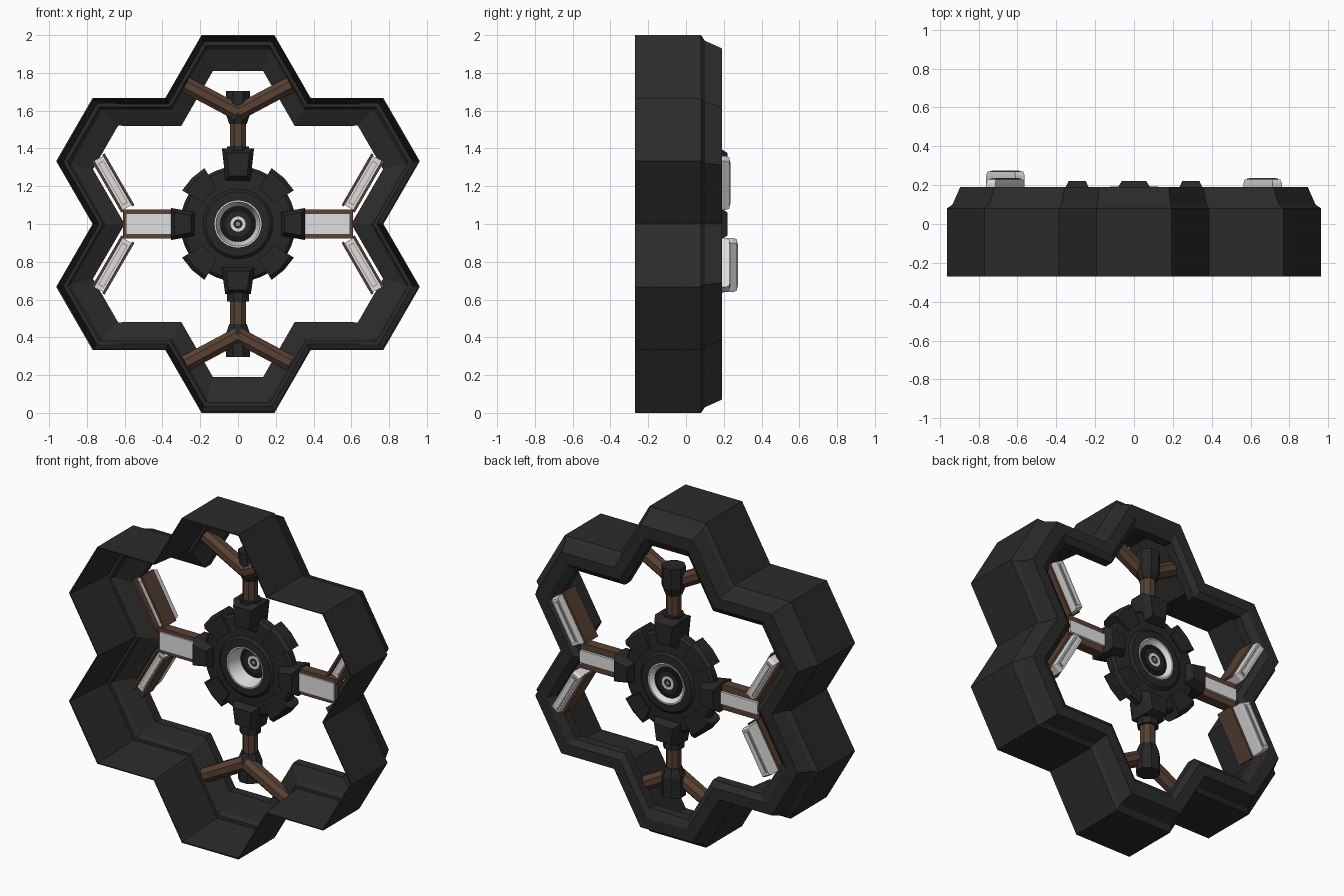
import bpy, bmesh
from math import sin, cos, pi, radians
from mathutils import Vector

cube = bpy.data.objects.get("Cube")
if cube:
    bpy.data.objects.remove(cube, do_unlink=True)

MID = Vector((0, 0.13, 1))   # hub centre


def material(name, rgb):
    m = bpy.data.materials.new(name)
    m.use_nodes = True
    m.diffuse_color = (*rgb, 1)
    m.node_tree.nodes["Principled BSDF"].inputs["Base Color"].default_value = (*rgb, 1)
    return m


FRAME = material("charcoal", (0.024, 0.024, 0.024))
HUB = material("dark grey", (0.02, 0.02, 0.02))
BLACK = material("black", (0.008, 0.008, 0.008))
BROWN = material("brown", (0.1, 0.052, 0.033))
WHITE = material("white", (0.74, 0.74, 0.74))
GREY = material("light grey", (0.4, 0.4, 0.4))


def loft(name, loops, mat, closed=False):
    """Skin a list of equal-length loops, capping the ends unless closed."""
    bm = bmesh.new()
    rows = [[bm.verts.new(p) for p in loop] for loop in loops]
    n = len(rows[0])
    for a, b in zip(rows, rows[1:] + (rows[:1] if closed else [])):
        for i in range(n):
            j = (i + 1) % n
            bm.faces.new((a[i], a[j], b[j], b[i]))
    if not closed:
        bm.faces.new(rows[0])
        bm.faces.new(rows[-1])
    bmesh.ops.recalc_face_normals(bm, faces=bm.faces)
    me = bpy.data.meshes.new(name)
    bm.to_mesh(me)
    bm.free()
    me.materials.append(mat)
    ob = bpy.data.objects.new(name, me)
    bpy.context.collection.objects.link(ob)
    return ob


def turn(x, y, z, angle):
    """Point in hub space, turned in the front plane by angle."""
    a = radians(angle)
    return MID + Vector((x * cos(a) - z * sin(a), y, x * sin(a) + z * cos(a)))


def slab(name, outline, ys, mat, angle=0, origin=(0, 0)):
    """Prism through depths ys = [(y, scale)], outline in (along, across)."""
    o = Vector((origin[0], 0, origin[1]))
    return loft(name, [[turn(u * s, y, v * s, angle) + o for u, v in outline]
                       for y, s in ys], mat)


def rect(u, v, shift=0):
    return [(-u, shift - v), (u, shift - v), (u, shift + v), (-u, shift + v)]


def tube(name, p0, p1, radii, mat, sides=8):
    """Faceted rod from p0 to p1 with radii = [(fraction, radius)]."""
    p0, p1 = Vector(p0), Vector(p1)
    q = (p1 - p0).to_track_quat('Z', 'Y')
    angles = [2 * pi * (i + 0.5) / sides for i in range(sides)]
    return loft(name, [[p0.lerp(p1, t) + q @ Vector((r * cos(a), r * sin(a), 0))
                        for a in angles] for t, r in radii], mat)


def lathe(name, profile, mat, sides=48):
    """Ring or disc around the hub axis from a closed (radius, depth) profile."""
    ob = loft(name, [[turn(r, y, 0, 360 * i / sides) for i in range(sides)]
                     for r, y in profile], mat, closed=True)
    bpy.context.view_layer.objects.active = ob
    bpy.ops.object.select_all(action='DESELECT')
    ob.select_set(True)
    bpy.ops.object.shade_smooth_by_angle(angle=radians(25))


def washer(name, r0, r1, y0, y1, mat):
    lathe(name, [(r1, y0), (r1, y1), (r0, y1), (r0, y0)], mat)


# Six-lobed outer frame: (depth, valley radius, lobe reach, lobe half width)
def lobes(y, valley, reach, half):
    pts = []
    for k in range(6):
        for x, z, a in ((valley, 0, 60 * k), (reach, -half, 60 * k + 30),
                        (reach, half, 60 * k + 30)):
            p = turn(x, 0, z, a)
            pts.append(Vector((p.x, y, p.z)))
    return pts


sections = [(-0.27, 0.77, 1.0, 0.193), (0.08, 0.77, 1.0, 0.193),
            (0.1, 0.745, 0.97, 0.188), (0.19, 0.715, 0.93, 0.178),
            (0.19, 0.64, 0.86, 0.143), (0.165, 0.6, 0.81, 0.133),
            (0.11, 0.6, 0.81, 0.133), (0.07, 0.7, 0.925, 0.166),
            (0.05, 0.715, 0.945, 0.169), (0.05, 0.735, 0.965, 0.178),
            (-0.27, 0.763, 0.992, 0.191)]
loft("outer_frame", [lobes(*s) for s in sections], FRAME, closed=True)

# Hub body, open in the middle, with a recessed centre
lathe("hub_body", [(0.122, -0.045), (0.2, -0.045), (0.29, -0.035), (0.305, -0.02),
                   (0.305, 0.02), (0.29, 0.035), (0.2, 0.045), (0.122, 0.045)], HUB)
washer("recess_floor", 0.002, 0.122, 0.03, 0.04, BLACK)
for side, s, floor in (("front", -1, 0.03), ("back", 1, 0.04)):
    lathe(f"{side}_hub_collar", [(0.19, 0.04 * s), (0.17, 0.058 * s),
                                 (0.124, 0.06 * s), (0.124, 0.04 * s)], HUB)
    lathe(f"{side}_white_ring", [(0.124, 0.062 * s), (0.117, 0.062 * s),
                                 (0.094, floor), (0.124, floor)], WHITE)
    washer(f"{side}_hub_cap", 0.002, 0.068, floor, floor + 0.004 * s, HUB)
    washer(f"{side}_centre_ring", 0.024, 0.04, floor, floor + 0.008 * s, WHITE)
    washer(f"{side}_centre_stud", 0.002, 0.011, floor, floor + 0.008 * s, GREY)

# Diagonal rim blocks
for k in range(4):
    arc = [(r * cos(radians(d)), r * sin(radians(d)))
           for r, degs in ((0.23, (-14, 0, 14)), (0.345, (14, 0, -14))) for d in degs]
    slab(f"rim_block_{k + 1}", arc, [(-0.058, 0.94), (-0.038, 1), (0.038, 1), (0.058, 0.94)],
         HUB, 45 + 90 * k)

# Clamps that hold the four spokes: inner and outer half widths
for name, a, end, w0, w1 in (("left", 0, 0.355, 0.062, 0.085), ("top", 90, 0.4, 0.066, 0.085),
                             ("right", 180, 0.355, 0.062, 0.085), ("bottom", 270, 0.37, 0.088, 0.068)):
    h = (end - 0.23) / 2
    o = turn(0.23 + h, 0, 0, a) - MID
    slab(f"{name}_clamp", [(-h, -w0), (h, -w1), (h, w1), (-h, w0)],
         [(-0.09, 0.72), (-0.05, 1), (0.05, 1), (0.09, 0.72)], HUB, a, (o.x, o.z))

# Upper and lower forked spokes
for name, s in (("upper", 1), ("lower", -1)):
    y = MID.y - 0.01
    tube(f"{name}_spoke_collar", (0, y, 1 + s * 0.35), (0, y, 1 + s * 0.41),
         [(0, 0.062), (1, 0.062)], HUB)
    tube(f"{name}_spoke", (0, y, 1 + s * 0.36), (0, y, 1 + s * 0.6),
         [(0, 0.045), (1, 0.045)], BROWN)
    tube(f"{name}_joint", (0, y, 1 + s * 0.53), (0, y, 1 + s * 0.705),
         [(0, 0.05), (0.3, 0.07), (1, 0.07)], HUB)
    for side, sx in (("left", 1), ("right", -1)):
        tube(f"{name}_{side}_fork", (0, y - 0.035, 1 + s * 0.59),
             (sx * 0.278, y - 0.035, 1 + s * 0.738), [(0, 0.046), (1, 0.046)], BROWN)

# Side spokes and the framed panels along the valleys
for name, sx in (("left", 1), ("right", -1)):
    o = (sx * 0.465, 0)
    slab(f"{name}_side_spoke", rect(0.145, 0.077), [(-0.035, 1), (0.025, 1)], BROWN, 0, o)
    slab(f"{name}_front_cover", rect(0.128, 0.055), [(-0.045, 1), (0, 1)], WHITE, 0, o)
    slab(f"{name}_rear_cover", rect(0.14, 0.038), [(0, 1), (0.04, 1)], WHITE, 0, o)
    for level, sz in (("upper", 1), ("lower", -1)):
        top = 0.14 if (sx, sz) == (-1, -1) else 0.1
        o, a = (sx * 0.662, sz * 0.217), 60 * sx * sz
        tag = f"{name}_{level}_panel"
        for part, v in (("first", -0.033), ("second", 0.033)):
            slab(f"{tag}_{part}_rail", rect(0.158, 0.007, v),
                 [(-0.06, 1), (0.055, 1)], BROWN, a, o)
        slab(tag, rect(0.15, 0.027),
             [(-0.025, 1), (top - 0.02, 1), (top, 0.94)], WHITE, a, o)
        for part, u, v, e, mat in (("trim", 0.13, 0.017, 0.003, GREY),
                                   ("inlay", 0.122, 0.011, 0.006, WHITE)):
            slab(f"{tag}_front_{part}", rect(u, v), [(-0.025 - e, 1), (-0.024, 1)], mat, a, o)
            slab(f"{tag}_rear_{part}", rect(u, v), [(top - 0.001, 1), (top + e, 1)], mat, a, o)
